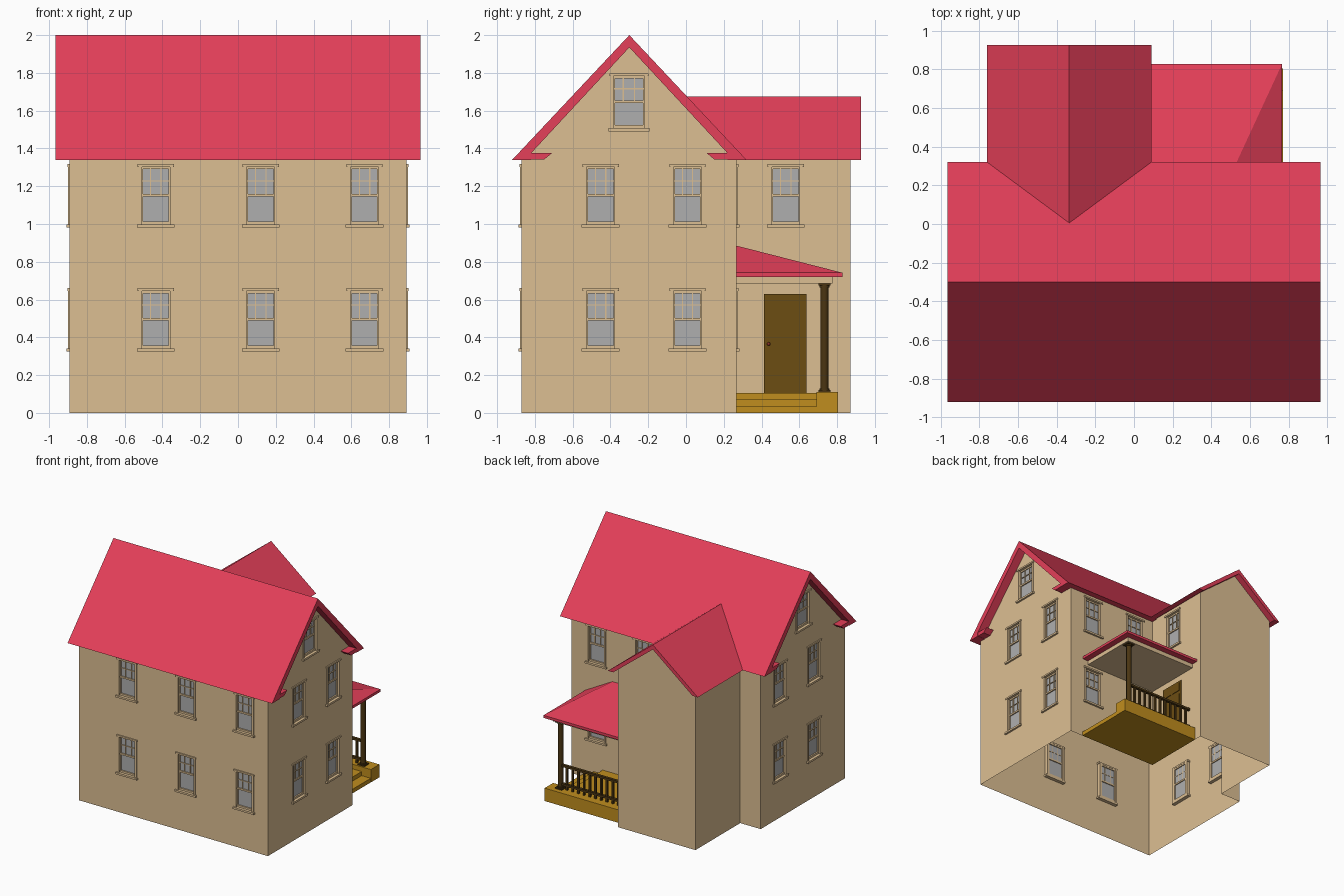
import bpy, bmesh, math
from mathutils import Vector, Matrix

if "Cube" in bpy.data.objects:
    bpy.data.objects.remove(bpy.data.objects["Cube"])

COLORS = {
    "wall": (0.72, 0.52, 0.29), "roof": (0.78, 0.05, 0.10), "glass": (0.43, 0.43, 0.43),
    "deck": (0.53, 0.27, 0.013), "door": (0.15, 0.075, 0.006), "post": (0.07, 0.036, 0.006),
    "knob": (0.25, 0.03, 0.02),
}
MATS = {}
for key, c in COLORS.items():
    MATS[key] = bpy.data.materials.new(key)
    MATS[key].diffuse_color = (*c, 1)


def finish(bm, name, mat):
    me = bpy.data.meshes.new(name)
    bm.to_mesh(me)
    bm.free()
    me.materials.append(MATS[mat])
    ob = bpy.data.objects.new(name, me)
    bpy.context.collection.objects.link(ob)
    return ob


def box(bm, lo, hi):
    lo, hi = Vector(lo), Vector(hi)
    size = Vector([abs(s) for s in hi - lo])
    bmesh.ops.create_cube(bm, size=1, matrix=Matrix.Translation((lo + hi) / 2) @ Matrix.Diagonal((*size, 1)))


def prism(bm, pts, axis, a, b):
    """Extrude an outline (other axis, z) from a to b along x or y."""
    at = lambda p, t: (t, p[0], p[1]) if axis == "x" else (p[0], t, p[1])
    f = bm.faces.new([bm.verts.new(at(p, a)) for p in pts])
    ext = bmesh.ops.extrude_face_region(bm, geom=[f])["geom"]
    move = (b - a, 0, 0) if axis == "x" else (0, b - a, 0)
    bmesh.ops.translate(bm, vec=move, verts=[v for v in ext if isinstance(v, bmesh.types.BMVert)])
    bmesh.ops.recalc_face_normals(bm, faces=bm.faces[:])


def cylinder(bm, x, y, z0, z1, r, n=16):
    bmesh.ops.create_cone(bm, cap_ends=True, segments=n, radius1=r, radius2=r, depth=z1 - z0,
                          matrix=Matrix.Translation((x, y, (z0 + z1) / 2)))


trim, glass = bmesh.new(), bmesh.new()
Z = Vector((0, 0, 1))


def window(start, u, c, z0, w, h):
    """Sash window: casing, sill, three-by-two upper lights and one lower light."""
    n = u.cross(Z)
    at = lambda a, d, z: start + u * a + n * d + Z * z

    def bar(a0, a1, d0, d1, b0, b1):
        box(trim, at(c + a0, d0, z0 + b0), at(c + a1, d1, z0 + b1))
    s, m = w / 2, h / 2
    for k in (-1, 1):
        bar(k * s - 0.008, k * s + 0.008, -0.03, 0.006, 0, h)
        bar(k * (s - 0.008) - 0.007, k * (s - 0.008) + 0.007, -0.028, -0.012, 0, h)
        bar(k * s / 3 - 0.003, k * s / 3 + 0.003, -0.022, -0.013, m, h)
    bar(-s - 0.014, s + 0.014, -0.03, 0.01, h - 0.007, h + 0.007)
    bar(-s - 0.018, s + 0.018, -0.03, 0.016, -0.014, 0.002)
    bar(-s, s, -0.028, -0.008, 0.002, 0.018)
    bar(-s, s, -0.028, -0.012, h - 0.02, h - 0.007)
    bar(-s, s, -0.028, -0.01, m - 0.007, m + 0.007)
    bar(-s, s, -0.022, -0.013, h * 0.74 - 0.003, h * 0.74 + 0.003)
    corners = [(-s, 0), (s, 0), (s, h), (-s, h)]
    glass.faces.new([glass.verts.new(at(c + a, -0.02, z0 + b)) for a, b in corners])


def wall(name, start, u, width, top, windows=(), strip=None, gable=None):
    """Single-skin wall with window openings, optional base strip and gable (apex position, height, slope)."""
    start, u = Vector(start), Vector(u)
    holes = [(c - w / 2, c + w / 2, z, z + h) for c, z, w, h in windows]
    if strip:
        holes.append((*strip, 0, 0.105))
    us = sorted({0, width} | {v for q in holes for v in q[:2]})
    zs = sorted({0, top} | {v for q in holes for v in q[2:]})
    bm = bmesh.new()
    quad = lambda a, b, z, t: [bm.verts.new(start + u * p + Z * r) for p, r in ((a, z), (b, z), (b, t), (a, t))]
    for a, b in zip(us, us[1:]):
        for z, t in zip(zs, zs[1:]):
            p, r = (a + b) / 2, (z + t) / 2
            if not any(q[0] < p < q[1] and q[2] < r < q[3] for q in holes):
                bm.faces.new(quad(a, b, z, t))
    bmesh.ops.remove_doubles(bm, verts=bm.verts, dist=1e-5)
    if gable:
        apex, height, slope = gable
        for k in (-1, 1):
            bmesh.ops.bisect_plane(bm, geom=bm.verts[:] + bm.edges[:] + bm.faces[:], clear_outer=True,
                                   plane_co=start + u * apex + Z * height, plane_no=u * k * slope + Z)
    finish(bm, name, "wall")
    if strip:
        bm = bmesh.new()
        f = [bm.verts.new(start + u * p + Z * r) for p, r in
             ((strip[0], 0), (strip[0], 0.105), (strip[1], 0.105), (strip[1], 0))]
        bm.faces.new(f)
        finish(bm, name + "_base_strip", "wall")
    for c, z, w, h in windows:
        window(start, u, c, z, w, h)


# Main house and rear wing walls
X, Y0, Y1 = 0.893, -0.872, 0.268
WX0, WX1, WY = -0.70, 0.03, 0.872
LOW, HIGH, W, H = 0.338, 0.995, 0.164, 0.315
both = lambda cs: [(c, z, W, H) for c in cs for z in (LOW, HIGH)]
attic = (0.57, 1.505, 0.18, 0.285)
main_gable = (0.572, 1.965, 1.065)
wall("front_wall", (-X, Y0, 0), (1, 0, 0), 2 * X, 1.36, both([X - 0.435, X + 0.12, X + 0.67]), (0.183, 2 * X))
wall("right_wall", (X, Y0, 0), (0, 1, 0), Y1 - Y0, 2, both([0.42, 0.88]) + [attic], None, main_gable)
wall("left_wall", (-X, Y1, 0), (0, -1, 0), Y1 - Y0, 2, both([0.26, 0.72]) + [attic], (0.11, Y1 - Y0),
     (0.568, 1.965, 1.065))
wall("back_wall", (X, Y1, 0), (-1, 0, 0), X - WX1, 1.36,
     [(0.235, LOW, W, H), (0.235, HIGH, W, H), (0.68, HIGH, W, H)])
wall("back_wall_stub", (WX0, Y1, 0), (-1, 0, 0), X + WX0, 1.36)
wall("wing_right_wall", (WX1, Y1, 0), (0, 1, 0), WY - Y1, 1.365, [(0.26, HIGH, W, H)])
wall("wing_back_wall", (WX1, WY, 0), (-1, 0, 0), WX1 - WX0, 1.7, (), None, (0.365, 1.655, 0.788))
wall("wing_left_wall", (WX0, WY, 0), (0, -1, 0), WY - Y1, 1.365)
finish(trim, "window_frames", "wall")
finish(glass, "window_glass", "glass")

# Main roof and cornice returns
bm = bmesh.new()
prism(bm, [(-0.92, 1.34), (-0.3, 2), (0.32, 1.34), (0.22, 1.34), (0.22, 1.375), (-0.3, 1.935),
           (-0.82, 1.375), (-0.82, 1.34)], "x", -0.966, 0.966)
finish(bm, "main_roof", "roof")
bm = bmesh.new()
for sx in (-1, 1):
    for sy in (-1, 1):
        prism(bm, [(-0.3 + sy * d, z) for d, z in ((0.6, 1.342), (0.45, 1.342), (0.41, 1.375), (0.56, 1.375))],
              "x", sx * 0.885, sx * 0.963)
finish(bm, "cornice_returns", "roof")

# Wing roof, trimmed to the main slope
bm = bmesh.new()
prism(bm, [(-0.76, 1.34), (-0.335, 1.675), (0.09, 1.34), (0.04, 1.34), (-0.335, 1.635), (-0.71, 1.34)],
      "y", -0.05, 0.926)
bmesh.ops.bisect_plane(bm, geom=bm.verts[:] + bm.edges[:] + bm.faces[:], clear_inner=True,
                       plane_co=(0, -0.3, 2), plane_no=(0, 0.66, 0.62))
finish(bm, "wing_roof", "roof")

# Porch hip roof and beam
bm = bmesh.new()
pts = [(x, y, z) for x in (WX1, 0.766) for y in (Y1, 0.828) for z in (0.72, 0.742)]
for p in pts + [(WX1, Y1, 0.885), (0.507, Y1, 0.885)]:
    bm.verts.new(p)
bmesh.ops.convex_hull(bm, input=bm.verts[:])
bmesh.ops.dissolve_limit(bm, angle_limit=0.01, verts=bm.verts[:], edges=bm.edges[:])
finish(bm, "porch_roof", "roof")
bm = bmesh.new()
box(bm, (WX1, Y1, 0.685), (0.713, 0.775, 0.72))
finish(bm, "porch_beam", "wall")

# Porch deck, side plinth and steps
bm = bmesh.new()
box(bm, (WX1, Y1, 0), (0.60, 0.69, 0.105))
box(bm, (WX1, 0.69, 0), (0.772, 0.805, 0.11))
box(bm, (0.60, Y1, 0), (0.685, 0.69, 0.07))
box(bm, (0.685, Y1, 0), (0.77, 0.69, 0.035))
finish(bm, "porch_deck_and_steps", "deck")

# Porch column with base and capital
bm = bmesh.new()
PX, PY = 0.67, 0.733
cylinder(bm, PX, PY, 0.11, 0.68, 0.021)
for z0, z1, r in ((0.12, 0.128, 0.027), (0.665, 0.675, 0.027)):
    cylinder(bm, PX, PY, z0, z1, r)
for z0, z1 in ((0.11, 0.12), (0.675, 0.686)):
    box(bm, (PX - 0.032, PY - 0.032, z0), (PX + 0.032, PY + 0.032, z1))
ob = finish(bm, "porch_column", "post")
bpy.context.view_layer.objects.active = ob
ob.select_set(True)
bpy.ops.object.shade_smooth_by_angle()

# Railing
bm = bmesh.new()
for z in (0.15, 0.31):
    box(bm, (WX1, PY - 0.012, z - 0.009), (PX, PY + 0.012, z + 0.009))
for i in range(11):
    x = 0.07 + i * 0.054
    box(bm, (x - 0.008, PY - 0.008, 0.11), (x + 0.008, PY + 0.008, 0.31))
finish(bm, "porch_railing", "post")

# Six-panel door and knob
bm = bmesh.new()
box(bm, (WX1 - 0.005, 0.412, 0.105), (WX1 + 0.008, 0.638, 0.63))
for y in (0.43, 0.535):
    for z0, z1 in ((0.125, 0.235), (0.26, 0.51), (0.54, 0.61)):
        box(bm, (WX1, y, z0), (WX1 + 0.013, y + 0.085, z1))
finish(bm, "door", "door")
bm = bmesh.new()
bmesh.ops.create_uvsphere(bm, u_segments=10, v_segments=6, radius=0.009,
                          matrix=Matrix.Translation((WX1 + 0.02, 0.438, 0.365)))
finish(bm, "door_knob", "knob")

for m in bpy.data.materials:
    if m.users and not m.is_grease_pencil:
        m.use_nodes = True
        m.node_tree.nodes["Principled BSDF"].inputs["Base Color"].default_value = m.diffuse_color
